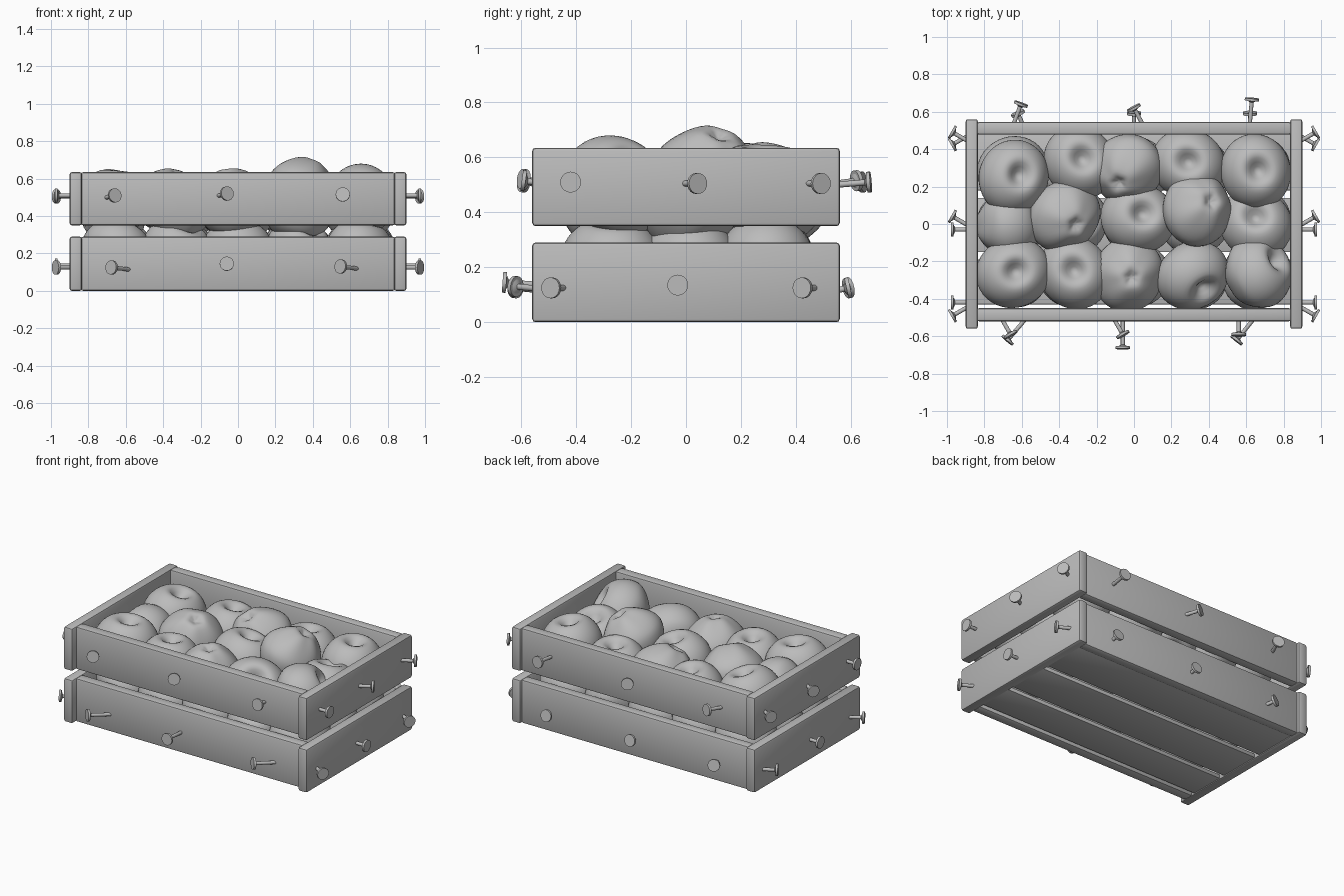
import bpy, bmesh, math, random
from mathutils import Vector

random.seed(4)
if "Cube" in bpy.data.objects:
    bpy.data.objects.remove(bpy.data.objects["Cube"], do_unlink=True)

grey = bpy.data.materials.new("plain_grey")
grey.use_nodes = True
colour = (0.5, 0.5, 0.5, 1)
grey.diffuse_color = colour
grey.node_tree.nodes["Principled BSDF"].inputs["Base Color"].default_value = colour


def finish(bm, name, angle):
    mesh = bpy.data.meshes.new(name)
    bm.to_mesh(mesh)
    bm.free()
    mesh.materials.append(grey)
    obj = bpy.data.objects.new(name, mesh)
    bpy.context.collection.objects.link(obj)
    bpy.ops.object.select_all(action="DESELECT")
    obj.select_set(True)
    bpy.context.view_layer.objects.active = obj
    bpy.ops.object.shade_smooth_by_angle(angle=math.radians(angle))
    return obj


def plank(name, low, high, bevel=0.012):
    bm = bmesh.new()
    bmesh.ops.create_cube(bm, size=1)
    for v in bm.verts:
        v.co = [(a + b) / 2 + c * (b - a) for a, b, c in zip(low, high, v.co)]
    bmesh.ops.bevel(bm, geom=bm.edges[:], offset=bevel, segments=2,
                    profile=0.5, affect="EDGES")
    return finish(bm, name, 40)


def nail(name, base, head):
    base, head = Vector(base), Vector(head)
    axis = head - base
    turn = axis.to_track_quat("Z", "Y")
    bm = bmesh.new()
    start, length = -0.02, axis.length
    # shaft, flared collar and flat head
    for r1, r2, z1, z2 in ((0.011, 0.011, start, length),
                           (0.011, 0.03, length - 0.014, length - 0.004),
                           (0.038, 0.038, length - 0.006, length + 0.008)):
        ring = bmesh.ops.create_cone(bm, cap_ends=True, segments=20, radius1=r1,
                                     radius2=r2, depth=z2 - z1)["verts"]
        bmesh.ops.translate(bm, verts=ring, vec=(0, 0, (z1 + z2) / 2))
    for v in bm.verts:
        v.co = base + turn @ v.co
    return finish(bm, name, 35)


def apple(name, centre, axis, size=0.195):
    bm = bmesh.new()
    bmesh.ops.create_uvsphere(bm, u_segments=40, v_segments=28, radius=1)
    turn = Vector(axis).to_track_quat("Z", "Y")
    phase = random.uniform(0, math.tau)
    for v in bm.verts:
        x, y, z = v.co
        rho, ang = math.hypot(x, y), math.atan2(y, x)
        lower = max(0, -z)
        # narrow lobed base, wide shoulders, stalk hollow
        wide = 1 - 0.26 * lower ** 1.5 + 0.05 * lower * math.cos(5 * ang + phase)
        wide *= 1 + 0.04 * math.cos(2 * ang + phase)
        tall = 0.93 * z
        if z > 0:
            tall -= 0.42 * math.exp(-(rho / 0.3) ** 2)
        else:
            tall += 0.2 * math.exp(-(rho / 0.25) ** 2)
        v.co = Vector(centre) + size * (turn @ Vector((x * wide, y * wide, tall)))
    return finish(bm, name, 60)


# Crate walls, two tiers
for tier, low, high in (("lower", 0, 0.29), ("upper", 0.35, 0.635)):
    for side, sx in (("left", 1), ("right", -1)):
        xs = sorted((sx * 0.835, sx * 0.9))
        plank(f"{tier}_{side}_end_board", (xs[0], -0.56, low), (xs[1], 0.56, high))
    plank(f"{tier}_front_board", (-0.84, -0.52, low), (0.84, -0.45, high))
    plank(f"{tier}_back_board", (-0.84, 0.478, low), (0.84, 0.545, high))

# Floor slats
for i, (y1, y2) in enumerate(((-0.43, -0.19), (-0.15, 0.14), (0.18, 0.48))):
    plank(f"floor_slat_{i + 1}", (-0.84, y1, 0.008), (0.84, y2, 0.035), 0.004)

# Nails on the long sides: base x, head x, head y, head z
front_nails = ((-0.7, -0.66, -0.59, 0.51), (-0.1, -0.06, -0.59, 0.52),
               (0.56, 0.56, -0.59, 0.515), (-0.59, -0.675, -0.62, 0.125),
               (-0.06, -0.06, -0.66, 0.145), (0.63, 0.55, -0.62, 0.13))
back_nails = ((-0.64, -0.605, 0.64, 0.51), (0.04, 0, 0.62, 0.515),
              (0.62, 0.63, 0.665, 0.51), (-0.6, -0.62, 0.59, 0.125),
              (0, 0, 0.59, 0.125), (0.62, 0.62, 0.59, 0.125))
for side, wall, nails in (("front", -0.52, front_nails), ("back", 0.545, back_nails)):
    for i, (bx, hx, hy, hz) in enumerate(nails):
        nail(f"{side}_nail_{i + 1}", (bx, wall, hz - 0.01), (hx, hy, hz))

# Nails on the ends: base y, head y, head z
end_nails = ((-0.42, -0.42, 0.51), (0, 0.04, 0.505), (0.45, 0.49, 0.505),
             (-0.45, -0.49, 0.125), (-0.03, -0.03, 0.135), (0.465, 0.425, 0.125))
for side, sx in (("left", 1), ("right", -1)):
    for i, (by, hy, hz) in enumerate(end_nails):
        nail(f"{side}_nail_{i + 1}", (sx * 0.9, by, hz), (sx * 0.97, hy, hz))

# Upper apples: centre, then the direction the stalk hollow faces
UP, OVER = (0.1, 0.05, 1), (0.3, 0.5, -1)
upper_apples = (
    ((-0.645, 0.25, 0.48), (0.25, 0.1, 1)), ((-0.29, 0.33, 0.44), (0.1, 0.15, 1)),
    ((-0.04, 0.29, 0.48), OVER), ((0.29, 0.32, 0.45), (0, 0.1, 1)),
    ((0.65, 0.28, 0.485), UP), ((-0.67, 0, 0.42), (1, 0.2, 0.2)),
    ((-0.37, 0.04, 0.48), (-0.4, 0.3, -1)), ((0.02, 0.03, 0.45), (0.2, 0.2, 1)),
    ((0.34, 0.08, 0.54), (-0.5, -0.3, -1)), ((0.65, 0, 0.43), (0, 0.3, 1)),
    ((-0.645, -0.26, 0.485), UP), ((-0.32, -0.26, 0.44), (0, 0.1, 1)),
    ((-0.03, -0.27, 0.46), (-0.1, 0.1, -1)), ((0.31, -0.27, 0.44), (0.5, -0.6, 0.8)),
    ((0.66, -0.26, 0.49), (0.75, 0.5, 0.6)))
for i, (centre, axis) in enumerate(upper_apples):
    apple(f"upper_apple_{i + 1}", centre, axis)

# Lower apples in rows under them
for row in range(3):
    for col in range(5):
        tilt = (random.uniform(-0.6, 0.6), random.uniform(-0.6, 0.6), 1)
        apple(f"lower_apple_{row * 5 + col + 1}",
              ((col - 2) * 0.325, (row - 1) * 0.28 + 0.01, 0.215), tilt, 0.185)
